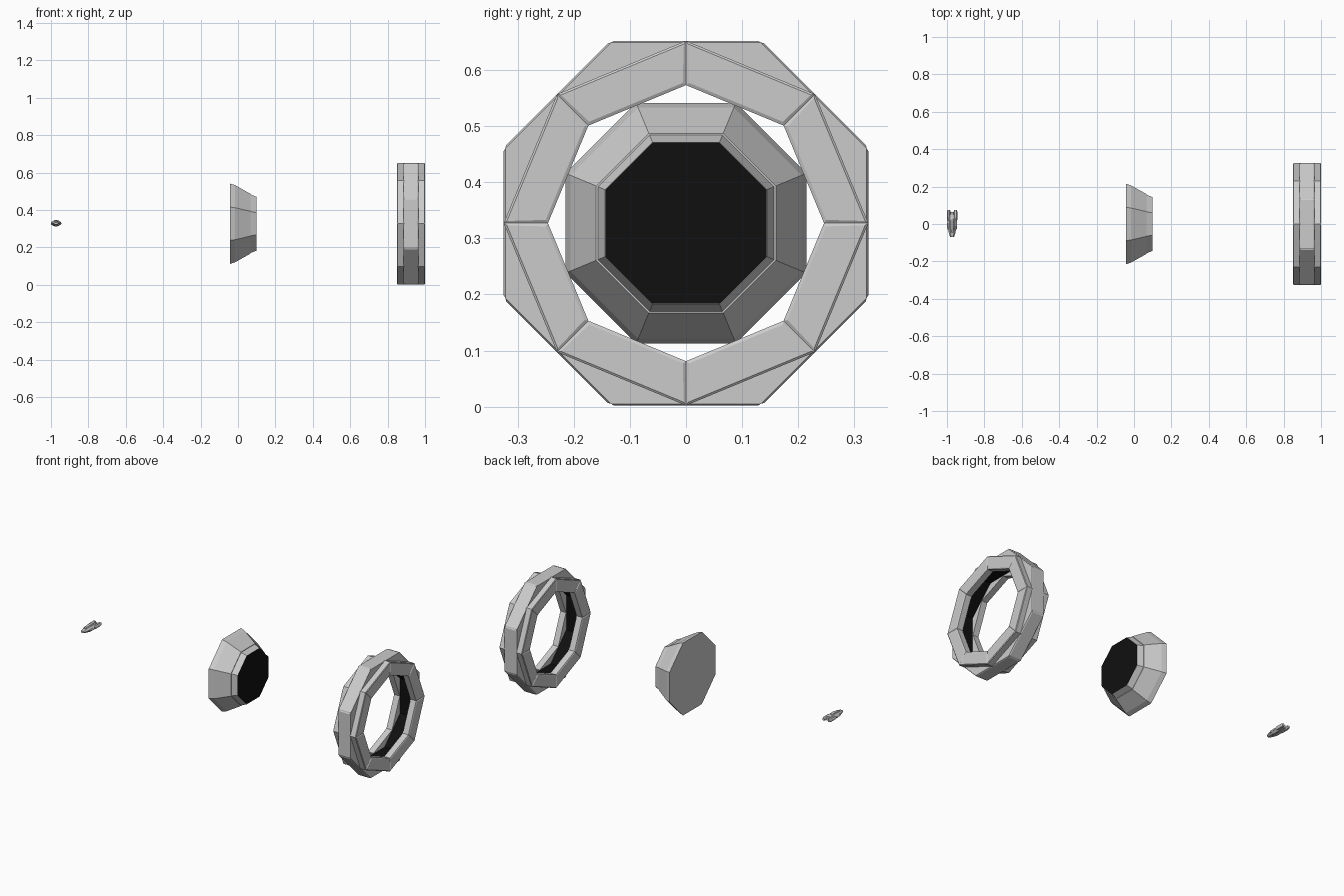
import bpy, bmesh, math
from math import pi, cos, sin

if "Cube" in bpy.data.objects:
    bpy.data.objects.remove(bpy.data.objects["Cube"])

CZ = 0.327
K = cos(pi / 8)          # octagon apothem / circumradius


def material(name, c):
    m = bpy.data.materials.new(name)
    m.diffuse_color = (*c, 1)
    m.use_nodes = True
    m.node_tree.nodes["Principled BSDF"].inputs["Base Color"].default_value = m.diffuse_color
    return m


BLACK = material("black", (0.005, 0.005, 0.005))


def finish(name, bm, mat=None):
    bmesh.ops.recalc_face_normals(bm, faces=bm.faces[:])
    me = bpy.data.meshes.new(name)
    bm.to_mesh(me)
    bm.free()
    ob = bpy.data.objects.new(name, me)
    bpy.context.collection.objects.link(ob)
    if mat:
        me.materials.append(mat)
    return ob


def loft(bm, rings, closed=False, caps=(False, False)):
    """Skin quads between rings of points; optionally join last to first."""
    vs = [[bm.verts.new(p) for p in r] for r in rings]
    n = len(rings[0])
    pairs = list(zip(vs, vs[1:])) + ([(vs[-1], vs[0])] if closed else [])
    for a, b in pairs:
        for i in range(n):
            j = (i + 1) % n
            bm.faces.new((a[i], a[j], b[j], b[i]))
    if caps[0]:
        bm.faces.new(vs[0])
    if caps[1]:
        bm.faces.new(vs[-1])


def octagon(x, r, phase):
    return [(x, r * cos(i * pi / 4 + phase), CZ + r * sin(i * pi / 4 + phase))
            for i in range(8)]


def turned(name, profile, phase, mat=None, closed=False, caps=(False, False), panel=None):
    """Octagonal turned body around the x axis; panel(face) picks faces to inset."""
    bm = bmesh.new()
    loft(bm, [octagon(x, r, phase) for x, r in profile], closed, caps)
    bmesh.ops.recalc_face_normals(bm, faces=bm.faces[:])
    if panel:
        fs = [f for f in bm.faces if panel(f)]
        bmesh.ops.inset_individual(bm, faces=fs, thickness=0.007, depth=0.003)
    return finish(name, bm, mat)


# Dish: flared octagonal body with a dark face
dish = [(-0.042, .2145), (-0.015, .206), (0.066, .160), (0.066, .157), (0.099, .144)]
turned("dish_body", [(x, a / K) for x, a in dish], pi / 8, caps=(True, True))
turned("dish_face", [(0.098, .1435 / K), (0.1, .1435 / K)], pi / 8, BLACK, caps=(True, True))

# Ring: middle band with raised outer panels
turned("ring_band", [(.885, .249 / K), (.885, .322 / K), (.965, .322 / K), (.965, .249 / K)],
       pi / 8, closed=True,
       panel=lambda f: abs(f.normal.x) < .1 and
       math.hypot(f.calc_center_median().y, f.calc_center_median().z - CZ) > .3)
turned("ring_inner_strip", [(.885, .2485 / K), (.965, .2485 / K)], pi / 8, BLACK)

# Ring: the two side plates, turned half a step, with raised panels outside
for name, x0, x1, s in (("ring_plate_left", .853, .89, -1), ("ring_plate_right", .96, .997, 1)):
    turned(name, [(x0, .246), (x0, .325), (x1, .325), (x1, .246)], 0, closed=True,
           panel=lambda f, s=s: f.normal.x * s > .9)

# Small ship, nose towards the front
SX, SZ = -0.9725, 0.329


def hull(name, stations, ox=0, oz=0, mat=None):
    """Stations of (y, half width, half height) with a flattened eight-sided section."""
    sec = [(1, .25), (.55, 1), (-.55, 1), (-1, .25), (-1, -.25), (-.55, -1), (.55, -1), (1, -.25)]
    bm = bmesh.new()
    loft(bm, [[(SX + ox + w * u, y, SZ + oz + h * v) for u, v in sec] for y, w, h in stations],
         caps=(True, True))
    return finish(name, bm, mat)


hull("ship_hull", [(-.07, .010, .005), (-.058, .015, .008), (-.035, .020, .012),
                   (-.012, .025, .015), (.022, .025, .015), (.05, .018, .011)])
hull("ship_cockpit", [(-.045, .006, .003), (-.025, .010, .006), (.015, .011, .0065),
                      (.03, .008, .004)], oz=.0115)
hull("ship_belly", [(-.03, .006, .003), (-.01, .011, .005), (.035, .008, .004)], oz=-.012)
hull("ship_engine", [(.045, .011, .008), (.064, .009, .007)])
for side, s in (("left", -1), ("right", 1)):
    hull("ship_pod_" + side, [(.01, .005, .006), (.022, .0095, .010), (.066, .0095, .010),
                              (.075, .007, .007)], ox=s * .018)
    hull("ship_side_plate_" + side, [(-.03, .004, .004), (-.02, .006, .006), (.005, .006, .006),
                                     (.012, .003, .004)], ox=s * .020)
